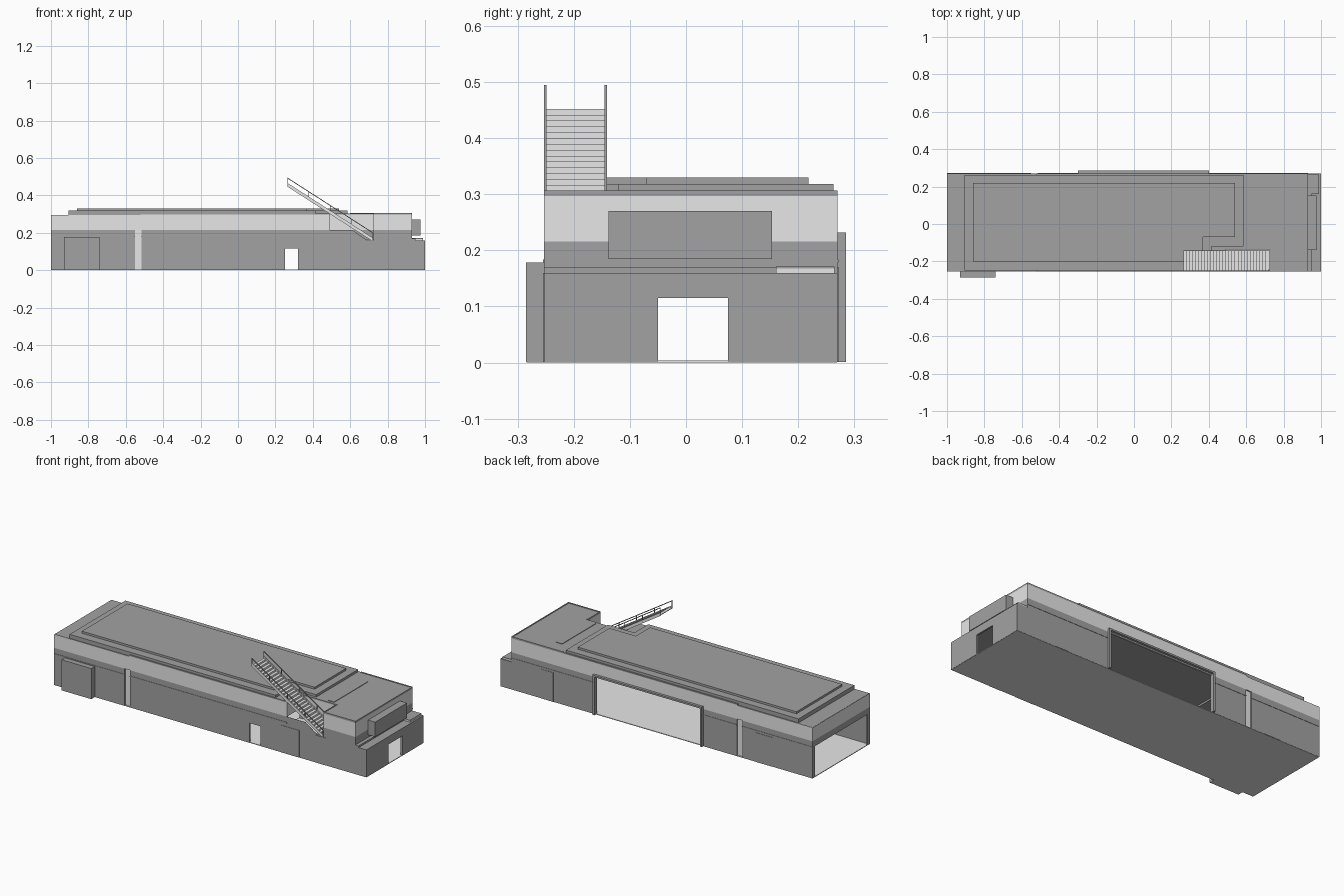
import bpy, bmesh
from mathutils import Matrix, Vector

cube = bpy.data.objects.get("Cube")
if cube:
    bpy.data.objects.remove(cube, do_unlink=True)


def material(name, v):
    m = bpy.data.materials.new(name)
    m.use_nodes = True
    m.diffuse_color = (v, v, v, 1)
    m.node_tree.nodes["Principled BSDF"].inputs["Base Color"].default_value = (v, v, v, 1)
    return m


GREY = material("mid grey", 0.365)
LIGHT = material("light grey", 0.8)


def finish(name, bm, mat):
    bmesh.ops.recalc_face_normals(bm, faces=bm.faces)
    me = bpy.data.meshes.new(name)
    bm.to_mesh(me)
    bm.free()
    me.materials.append(mat)
    ob = bpy.data.objects.new(name, me)
    bpy.context.collection.objects.link(ob)
    return ob


def add_box(bm, x0, x1, y0, y1, z0, z1):
    mid = Vector((x0 + x1, y0 + y1, z0 + z1)) / 2
    size = Matrix.Diagonal((x1 - x0, y1 - y0, z1 - z0, 1))
    bmesh.ops.create_cube(bm, size=1, matrix=Matrix.Translation(mid) @ size)


def boxes(name, mat, *specs):
    bm = bmesh.new()
    for s in specs:
        add_box(bm, *s)
    return finish(name, bm, mat)


def prism(name, mat, pts, low, high, axis="z"):
    """Extrude an outline along z (outline in x, y) or along y (outline in x, z)."""
    bm = bmesh.new()
    place = (lambda a, b, h: (a, b, h)) if axis == "z" else (lambda a, b, h: (a, h, b))
    face = bm.faces.new([bm.verts.new(place(a, b, low)) for a, b in pts])
    top = bmesh.ops.extrude_face_region(bm, geom=[face])
    shift = place(0, 0, high - low)
    bmesh.ops.translate(bm, vec=shift, verts=[v for v in top["geom"] if isinstance(v, bmesh.types.BMVert)])
    return finish(name, bm, mat)


# Main dimensions
F, B, T = -0.253, 0.27, 0.01          # front, back, wall thickness
G, BAND, EAVE, DECK = 0.001, 0.216, 0.295, 0.297
TERRACE, WELL0, WELL1, END = 0.16, 0.49, 0.725, 0.93
WELL_Y = -0.135
SLOT0, SLOT1 = -0.55, -0.515

# Light ground slab, seen inside and from underneath
boxes("ground_slab", LIGHT, (-0.999, 0.999, F + G, B - G, 0, 0.004),
      (-0.929, -0.741, -0.284, F + G, 0, 0.004))

# Lower walls, leaving the doorways and column slots open
boxes("front_lower_wall", GREY,
      (-1, SLOT0, F, F + T, G, BAND), (SLOT1, 0.25, F, F + T, G, BAND),
      (0.32, WELL0, F, F + T, G, BAND),
      (0.25, 0.32, F, F + T, 0.115, BAND), (WELL0, 1, F, F + T, G, TERRACE),
      (WELL1, END, F, F + T, TERRACE, BAND))
boxes("back_lower_wall", GREY,
      (-1, SLOT0, B - T, B, G, BAND), (SLOT1, -0.29, B - T, B, G, BAND),
      (0.39, END, B - T, B, G, BAND), (END, 1, B - T, B, G, TERRACE))
boxes("right_end_lower_wall", GREY,
      (1 - T, 1, F, -0.05, G, TERRACE), (1 - T, 1, 0.075, B, G, TERRACE),
      (1 - T, 1, -0.05, 0.075, 0.115, TERRACE))
boxes("left_end_frame", GREY,
      (-1, -1 + T, F, F + 0.02, G, BAND), (-1, -1 + T, B - 0.02, B, G, BAND),
      (-1, -1 + T, F, B, 0.18, BAND))

# Light columns set back in their slots
boxes("side_columns", LIGHT,
      (SLOT0, SLOT1, F + 0.007, F + 0.015, 0.004, BAND),
      (SLOT0, SLOT1, B - 0.015, B - 0.007, 0.004, BAND))

# Light upper walls
boxes("upper_walls", LIGHT,
      (-1, WELL0, F, F + T, BAND, EAVE - G), (WELL1, END, F, F + T, BAND, DECK),
      (-1, END, B - T, B, BAND, EAVE - G), (-1, -1 + T, F, B, BAND, EAVE - G),
      (-0.52, WELL0, F, F + T, EAVE - G, DECK), (-0.52, END, B - T, B, EAVE - G, DECK),
      (END - T, END, F, B, BAND, DECK))
boxes("right_upper_base", GREY, (END - T, END, F, B, TERRACE, BAND))

# Recessed stairwell: light above the band line, grey below
boxes("stairwell_upper_walls", LIGHT,
      (WELL0, WELL1, WELL_Y, WELL_Y + T, BAND, DECK),
      (WELL0 - T, WELL0, F + T, WELL_Y + T, BAND, DECK),
      (WELL1, WELL1 + T, F + T, WELL_Y + T, BAND, DECK))
boxes("stairwell_lower_walls", GREY,
      (WELL0, WELL1, WELL_Y, WELL_Y + T, TERRACE, BAND),
      (WELL1, WELL1 + T, F + T, WELL_Y + T, TERRACE, BAND))
prism("wall_under_stairs", GREY,
      [(WELL0, TERRACE), (0.69, TERRACE), (0.61, BAND), (WELL0, BAND)], F, F + 0.001, "y")
boxes("stairwell_floor", LIGHT, (WELL0, WELL1, F + T, WELL_Y, TERRACE, 0.163))

# Terrace on the right end
boxes("terrace_slab", GREY, (WELL0 - T, 1 - T, F + T, B - T, TERRACE - 0.01, TERRACE))
boxes("terrace_curb", LIGHT, (END, 0.99, 0.16, 0.265, TERRACE, 0.168))
boxes("terrace_curb_cap", GREY, (END, 0.99, 0.16, 0.265, 0.168, 0.171))
boxes("terrace_step", GREY, (END, 0.95, F, 0.16, TERRACE, 0.17))

# Roof deck around the stairwell
boxes("low_roof", GREY, (-0.999, -0.52, F + G, B - G, 0.285, EAVE))
prism("main_roof", GREY,
      [(-0.52, F), (WELL0, F), (WELL0, WELL_Y), (WELL1, WELL_Y), (WELL1, F),
       (END, F), (END, B), (-0.52, B)], DECK, 0.304)

# Two stacked roof plates with a notched corner
prism("roof_plate_lower", GREY,
      [(-0.905, -0.248), (0.415, -0.248), (0.415, -0.12), (0.585, -0.12),
       (0.585, 0.263), (-0.905, 0.263)], EAVE, 0.318)
prism("roof_plate_upper", GREY,
      [(-0.86, -0.2), (0.37, -0.2), (0.37, -0.07), (0.54, -0.07),
       (0.54, 0.218), (-0.86, 0.218)], 0.318, 0.33)

# Rim and vent strip on the right part of the roof
boxes("roof_rim", GREY,
      (END - 0.006, END, F, B, 0.304, 0.307), (0.6, END, B - 0.006, B, 0.304, 0.307),
      (WELL1, END, F, F + 0.006, 0.304, 0.307),
      (WELL1, WELL1 + 0.006, F, WELL_Y, 0.304, 0.307))
boxes("roof_vent", GREY, (0.66, 0.7, -0.12, 0.19, 0.304, 0.307))

# Projecting box on the right end
boxes("end_display_box", GREY, (END, 0.975, -0.138, 0.153, 0.185, 0.27))

# Front annex and back gate frame
boxes("front_annex", GREY, (-0.93, -0.74, -0.285, F, G, 0.178))
boxes("back_gate_frame", GREY,
      (-0.3, -0.288, B - T, 0.285, G, 0.232), (0.388, 0.4, B - T, 0.285, G, 0.232),
      (-0.3, 0.4, B - T, 0.285, 0.222, 0.232))

# Shallow wall ledges and panels
boxes("wall_ledges", GREY,
      (-1, SLOT0, F - 0.002, F, 0.178, 0.184), (SLOT1, WELL0, F - 0.002, F, 0.178, 0.184),
      (-1, SLOT0, B, B + 0.002, 0.178, 0.184), (SLOT1, -0.3, B, B + 0.002, 0.178, 0.184),
      (0.4, END, B, B + 0.002, 0.178, 0.184))
boxes("wall_panels", GREY,
      (0.45, 0.57, F - 0.002, F, G, 0.158), (0.675, 0.745, F - 0.002, F, G, TERRACE),
      (-0.74, -0.63, B, B + 0.002, G, 0.17), (0.66, 0.74, B, B + 0.002, G, 0.17))

# Open staircase rising to the left
STEPS = 28
X0, X1, Z0, Z1 = 0.72, 0.265, TERRACE, 0.452
Y0, Y1 = -0.249, -0.145
bm = bmesh.new()
run, rise = (X0 - X1) / STEPS, (Z1 - Z0) / STEPS
for i in range(STEPS):
    x, z = X0 - i * run, Z0 + (i + 1) * rise
    add_box(bm, x - run, x, Y0, Y1, z - 0.003, z)
    add_box(bm, x - 0.002, x, Y0, Y1, z - rise, z)
finish("stair_treads", bm, LIGHT)


def slope(name, mat, low, high, y, w):
    pts = [(X0, Z0 + low), (X1, Z1 + low), (X1, Z1 + high), (X0, Z0 + high)]
    return prism(name, mat, pts, y, y + w, "y")


slope("stair_soffit", LIGHT, -0.004, 0.0, Y0, Y1 - Y0)
for side, y in (("front", Y0 - 0.004), ("back", Y1)):
    slope(side + "_stringer", LIGHT, -0.006, 0.014, y, 0.004)
    slope(side + "_handrail", GREY, 0.038, 0.043, y, 0.004)
    posts = []
    for k in range(5):
        t = k / 4
        x, z = X0 + (X1 - X0) * t, Z0 + (Z1 - Z0) * t
        posts.append((x - 0.0015, x + 0.0015, y, y + 0.004, z, z + 0.04))
    boxes(side + "_rail_posts", GREY, *posts)
